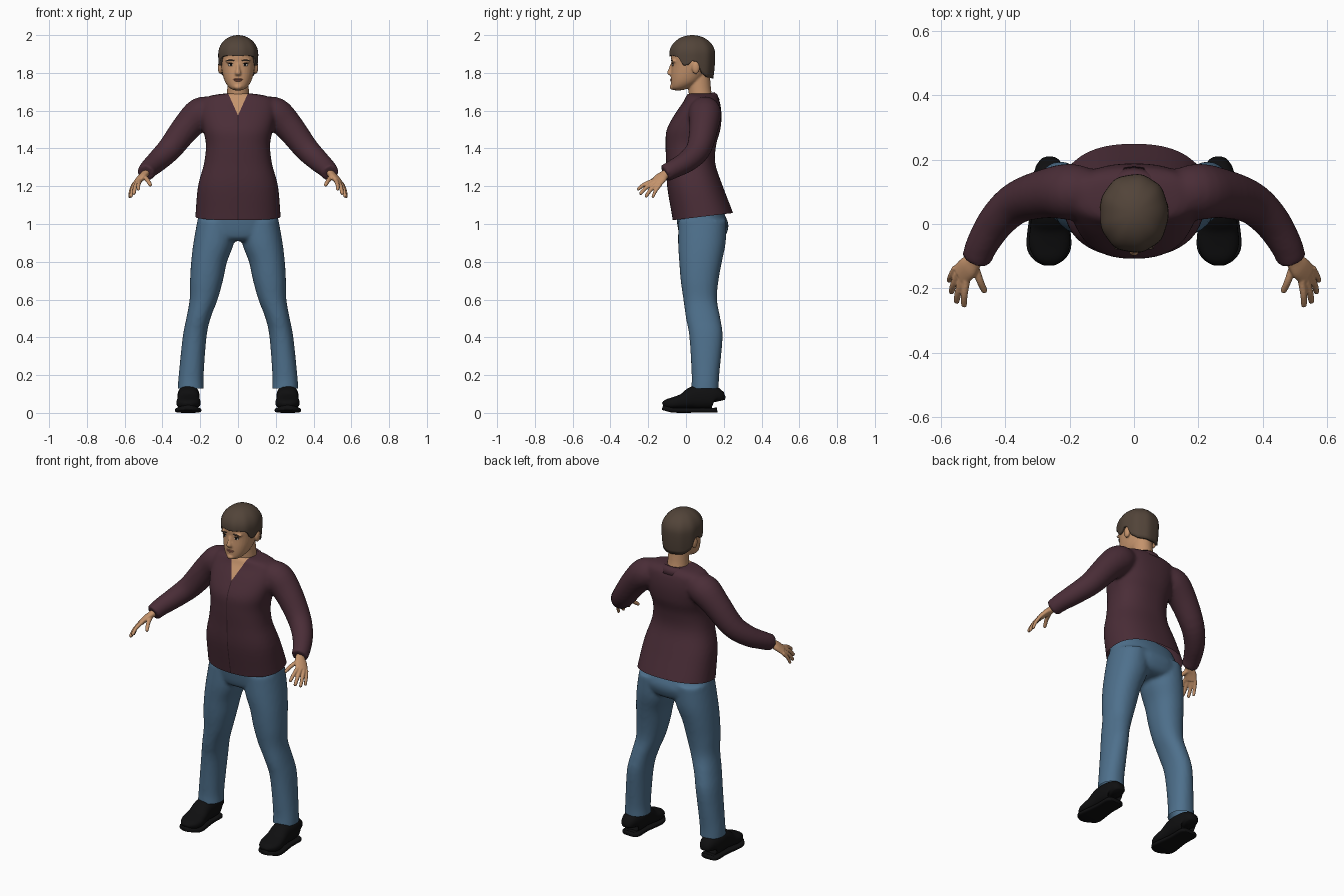
import bpy, bmesh
from math import sin, cos, pi, sqrt, copysign
from mathutils import Vector, Matrix
from mathutils.bvhtree import BVHTree

cube = bpy.data.objects.get("Cube")
if cube:
    bpy.data.objects.remove(cube)


def material(name, *rgb):
    col = [((c / 255 + 0.055) / 1.055) ** 2.4 for c in rgb] + [1]
    m = bpy.data.materials.new(name)
    m.use_nodes = True
    m.diffuse_color = col
    bsdf = next(n for n in m.node_tree.nodes if n.type == 'BSDF_PRINCIPLED')
    bsdf.inputs["Base Color"].default_value = col
    return m


SHIRT = material("plum shirt", 74, 45, 55)
SEAM = material("dark seam", 48, 28, 35)
DENIM = material("blue denim", 78, 112, 140)
SKIN = material("skin", 196, 147, 108)
HAIR = material("brown hair", 82, 68, 57)
BLACK = material("black leather", 15, 15, 16)
WHITE = material("eye white", 215, 205, 195)
LIPS = material("lips", 165, 105, 85)


def spline(rings, steps):
    """Catmull-Rom resampling of ring tuples."""
    r = [Vector(k) for k in rings]
    out = []
    for i in range(len(r) - 1):
        a, b, c, d = r[max(i - 1, 0)], r[i], r[i + 1], r[min(i + 2, len(r) - 1)]
        for k in range(steps):
            t = k / steps
            out.append(0.5 * (2 * b + (c - a) * t + (2 * a - 5 * b + 4 * c - d) * t * t
                              + (3 * b - a - 3 * c + d) * t ** 3))
    return out + [r[-1]]


def loft(bm, rings, ref=None, n=32, power=1.0, steps=4):
    """Skin rings (x, y, z, r1, r2); flat rings unless ref gives the r1 direction."""
    rings = spline(rings, steps)
    pts = [Vector(r[:3]) for r in rings]
    loops = []
    for i, r in enumerate(rings):
        u, v = Vector((1, 0, 0)), Vector((0, 1, 0))
        if ref:
            t = (pts[min(i + 1, len(pts) - 1)] - pts[max(i - 1, 0)]).normalized()
            u = Vector(ref)
            u = (u - t * u.dot(t)).normalized()
            v = t.cross(u)
        loop = []
        for k in range(n):
            c, s = cos(2 * pi * k / n), sin(2 * pi * k / n)
            c, s = (copysign(abs(q) ** power, q) for q in (c, s))
            loop.append(bm.verts.new(pts[i] + u * c * r[3] + v * s * r[4]))
        loops.append(loop)
    for a, b in zip(loops, loops[1:]):
        for k in range(n):
            bm.faces.new((a[k], a[k - 1], b[k - 1], b[k]))
    bm.faces.new(loops[0])
    bm.faces.new(loops[-1])


def levels(rows):
    """Rows (z, half width, front y, back y) to flat rings."""
    return [(0, (f + b) / 2, z, w, (b - f) / 2) for z, w, f, b in rows]


def ball(bm, pos, size):
    bmesh.ops.create_uvsphere(bm, u_segments=20, v_segments=12, radius=1,
                              matrix=Matrix.LocRotScale(Vector(pos), None, Vector(size)))


def make(name, bm, *mats, voxel=0, smooth=0):
    """Turn a bmesh into an object; voxel fuses overlapping parts."""
    bmesh.ops.recalc_face_normals(bm, faces=bm.faces[:])
    me = bpy.data.meshes.new(name)
    bm.to_mesh(me)
    bm.free()
    ob = bpy.data.objects.new(name, me)
    bpy.context.collection.objects.link(ob)
    if voxel:
        m = ob.modifiers.new("fuse", 'REMESH')
        m.mode, m.voxel_size = 'VOXEL', voxel
        m = ob.modifiers.new("soften", 'SMOOTH')
        m.factor, m.iterations = 0.5, smooth
        dg = bpy.context.evaluated_depsgraph_get()
        new = bpy.data.meshes.new_from_object(ob.evaluated_get(dg))
        ob.modifiers.clear()
        ob.data = new
    ob.data.materials.clear()
    for m in mats:
        ob.data.materials.append(m)
    ob.data.shade_smooth()
    return ob


def cut(bm, co, no, trim=False, keep=lambda f: True):
    faces = [f for f in bm.faces if keep(f)]
    geom = faces + list({e for f in faces for e in f.edges}) + list({v for f in faces for v in f.verts})
    bmesh.ops.bisect_plane(bm, geom=geom, plane_co=co, plane_no=no, clear_outer=trim)


# Shirt: torso and sleeves fused, then hem, neck opening and placket cut
bm = bmesh.new()
loft(bm, levels([(.96, .23, -.06, .28), (1.05, .225, -.075, .252), (1.2, .212, -.1, .195),
                 (1.32, .18, -.105, .155), (1.42, .17, -.108, .16), (1.5, .185, -.102, .182),
                 (1.58, .2, -.06, .188), (1.65, .195, -.012, .178), (1.678, .15, .0, .16),
                 (1.69, .08, .01, .145)]), n=48, power=.85)
for s in (1, -1):
    loft(bm, [(s * x, y, z, r, r) for x, y, z, r in (
        (.12, .095, 1.6, .07), (.195, .1, 1.585, .087), (.27, .095, 1.515, .077),
        (.36, .068, 1.4, .066), (.425, .01, 1.335, .058), (.472, -.065, 1.292, .05),
        (.489, -.112, 1.268, .046))], ref=(0, 0, 1))
shirt = make("shirt", bm, SHIRT, SKIN, SEAM, voxel=.01, smooth=5)
bm = bmesh.new()
bm.from_mesh(shirt.data)
cut(bm, (0, -.07, 1.02), (0, .12, -1), trim=True)
def front(f):
    c = f.calc_center_median()
    return c.y < .06 and abs(c.x) < .1
for s in (1, -1):
    cut(bm, (0, 0, 1.575), (s, 0, -.45), keep=lambda f: front(f) and f.calc_center_median().z > 1.56)
    cut(bm, (s * .0025, 0, 0), (s, 0, 0), keep=front)
for f in bm.faces:
    c = f.calc_center_median()
    if front(f) and abs(c.x) < (c.z - 1.575) * .45:
        f.material_index = 1
    elif front(f) and abs(c.x) < .0025:
        f.material_index = 2
bm.to_mesh(shirt.data)
bm.free()
shirt.data.shade_smooth()

# Collar: folded band around the neck, open at the front
bm = bmesh.new()
rows = []
for k in range(41):
    a = .5 + (2 * pi - 1) * k / 40
    back = (1 - cos(a)) / 2
    top = 1.663 + .035 * back
    rows.append([bm.verts.new((sin(a) * w, .08 - cos(a) * d, top - h)) for w, d, h in (
        (.066, .062, .012), (.073, .07, 0), (.09, .085, .012), (.108, .118 - .02 * back, .04))])
for a, b in zip(rows, rows[1:]):
    for k in range(3):
        bm.faces.new((a[k], a[k + 1], b[k + 1], b[k]))
collar = make("collar", bm, SHIRT)
collar.modifiers.new("thickness", 'SOLIDIFY').thickness = .006

# Trousers: hips and legs fused, ankles cut level
bm = bmesh.new()
loft(bm, levels([(1.12, .195, -.04, .17), (1.05, .208, -.05, .205), (.99, .218, -.045, .225),
                 (.93, .2, -.03, .205), (.91, .13, .0, .17)]), n=48, power=.9)
for s in (1, -1):
    loft(bm, [(s * x, (f + b) / 2, z, w, (b - f) / 2) for z, x, w, f, b in (
        (1.02, .115, .1, -.04, .215), (.9, .129, .107, -.042, .21), (.8, .153, .095, -.036, .19),
        (.7, .167, .087, -.028, .172), (.6, .182, .074, -.014, .164), (.5, .21, .064, .0, .182),
        (.4, .23, .063, .018, .194), (.2, .248, .066, .03, .176), (.13, .25, .069, .028, .174),
        (.08, .25, .069, .028, .174))], power=.92)
trousers = make("trousers", bm, DENIM, voxel=.01, smooth=5)
bm = bmesh.new()
bm.from_mesh(trousers.data)
cut(bm, (0, 0, .13), (0, 0, -1), trim=True)
bm.to_mesh(trousers.data)
bm.free()
trousers.data.shade_smooth()

for s, side in ((1, "left"), (-1, "right")):
    # Shoe: upper along the foot, with sole and heel
    bm = bmesh.new()
    loft(bm, [(s * .262, y, (top + .02) / 2, w, (top - .02) / 2) for y, w, top in (
        (.165, .03, .1), (.155, .05, .135), (.1, .058, .145), (.04, .057, .14), (-.01, .06, .105),
        (-.06, .064, .085), (-.1, .05, .072), (-.12, .022, .055))], ref=(1, 0, 0), power=.8)
    make(side + "_shoe", bm, BLACK)
    bm = bmesh.new()
    loft(bm, [(s * .264, y, .014 + lift, w, .013) for y, w, lift in (
        (.165, .04, .002), (.145, .056, 0), (.06, .056, .0), (-.06, .07, 0),
        (-.105, .052, .009), (-.125, .022, .014))], ref=(1, 0, 0), power=.5)
    make(side + "_sole", bm, BLACK)

    # Hand: palm, four fingers and thumb fused
    bm = bmesh.new()
    across = (s * .035, .045, -.02)
    loft(bm, [(s * x, y, z, w, t) for x, y, z, w, t in (
        (.478, -.075, 1.288, .026, .022), (.495, -.112, 1.262, .027, .02),
        (.515, -.135, 1.243, .036, .018), (.538, -.158, 1.216, .036, .015))], ref=across, n=24)
    for base, tip, r in (((.52, -.175, 1.228), (.528, -.258, 1.182), .0105),
                         ((.533, -.168, 1.22), (.552, -.245, 1.158), .011),
                         ((.546, -.153, 1.212), (.568, -.215, 1.143), .0105),
                         ((.554, -.137, 1.208), (.575, -.178, 1.14), .0095),
                         ((.496, -.125, 1.25), (.462, -.213, 1.205), .0115)):
        a, b = Vector(base), Vector(tip)
        mid = a.lerp(b, .55) + Vector((.002, 0, .007))
        loft(bm, [(s * p.x, p.y, p.z, q, q) for p, q in (
            (a, r * 1.15), (mid, r), (a.lerp(b, .93), r * .85), (b, r * .45))], ref=across, n=12)
    make(side + "_hand", bm, SKIN, voxel=.004, smooth=2)

# Head: skull, neck, nose, ears, brow and chin fused
bm = bmesh.new()
loft(bm, levels([(1.708, .022, -.066, -.02), (1.722, .046, -.077, .02), (1.75, .067, -.08, .07),
                 (1.79, .081, -.08, .105), (1.84, .09, -.077, .13), (1.9, .094, -.078, .138),
                 (1.95, .083, -.06, .125), (1.985, .04, -.01, .08)]), power=.92)
loft(bm, levels([(1.58, .075, .01, .15), (1.66, .062, .015, .142), (1.72, .057, .012, .132),
                 (1.82, .055, .0, .125)]))
loft(bm, [(0, -.073, 1.85, .009, .008), (0, -.08, 1.82, .011, .013), (0, -.084, 1.798, .016, .016),
          (0, -.078, 1.786, .013, .01)], n=16)
ball(bm, (0, -.073, 1.725), (.022, .014, .014))
for s in (1, -1):
    ball(bm, (s * .094, .052, 1.828), (.013, .021, .034))
    ball(bm, (s * .038, -.062, 1.863), (.03, .015, .01))
head = make("head", bm, SKIN, voxel=.005, smooth=3)
tree = BVHTree.FromPolygons([v.co for v in head.data.vertices], [p.vertices for p in head.data.polygons])


def on_face(x, z):
    return tree.ray_cast(Vector((x, -1, z)), Vector((0, 1, 0)))[0]


# Facial features set into the surface
for s, side in ((1, "left"), (-1, "right")):
    for part, mat, x, z, size in (("eye", WHITE, .037, 1.842, (.016, .004, .0065)),
                                  ("iris", BLACK, .037, 1.843, (.0075, .006, .0065)),
                                  ("lash", BLACK, .038, 1.849, (.018, .005, .0025)),
                                  ("eyebrow", HAIR, .04, 1.866, (.022, .004, .004))):
        bm = bmesh.new()
        ball(bm, on_face(s * x, z), size)
        make(side + "_" + part, bm, mat)
bm = bmesh.new()
for z, w in ((1.766, .026), (1.759, .021)):
    ball(bm, on_face(0, z) + Vector((0, .003, 0)), (w, .007, .0045))
make("lips", bm, LIPS)

# Hair: cap whose lower edge runs fringe, sideburn, over the ear, nape
EDGE = [(0, 1.888), (.14, 1.893), (.3, 1.885), (.38, 1.838), (.45, 1.842), (.5, 1.862), (.57, 1.86),
        (.63, 1.8), (.75, 1.776), (1.01, 1.77)]
def edge(f):
    for (a, p), (b, q) in zip(EDGE, EDGE[1:]):
        if f <= b:
            return p + (q - p) * (f - a) / (b - a)
bm = bmesh.new()
rows = []
N = 72
for k in range(N):
    a = 2 * pi * k / N
    low = edge(min(a, 2 * pi - a) / pi)
    col = []
    for i in range(1, 17):
        phi = min(i / 10, 1) * pi / 2
        z = 1.9 + .1 * cos(phi)
        r = sin(phi)
        if i > 10:
            z += (low - 1.9) * (i - 10) / 6
            r -= 5 * (1.9 - z) ** 2
        tuft = 1 + .012 * sin(9 * a) * r
        c, s = cos(a), sin(a)
        col.append(bm.verts.new((copysign(abs(s) ** .92, s) * .106 * r * tuft,
                                 .033 - copysign(abs(c) ** .92, c) * .121 * r * tuft, z)))
    rows.append(col)
crown = bm.verts.new((0, .033, 2))
for k in range(N):
    a, b = rows[k - 1], rows[k]
    bm.faces.new((crown, a[0], b[0]))
    for i in range(15):
        bm.faces.new((a[i], a[i + 1], b[i + 1], b[i]))
hair = make("hair", bm, HAIR)
hair.modifiers.new("thickness", 'SOLIDIFY').thickness = .014
